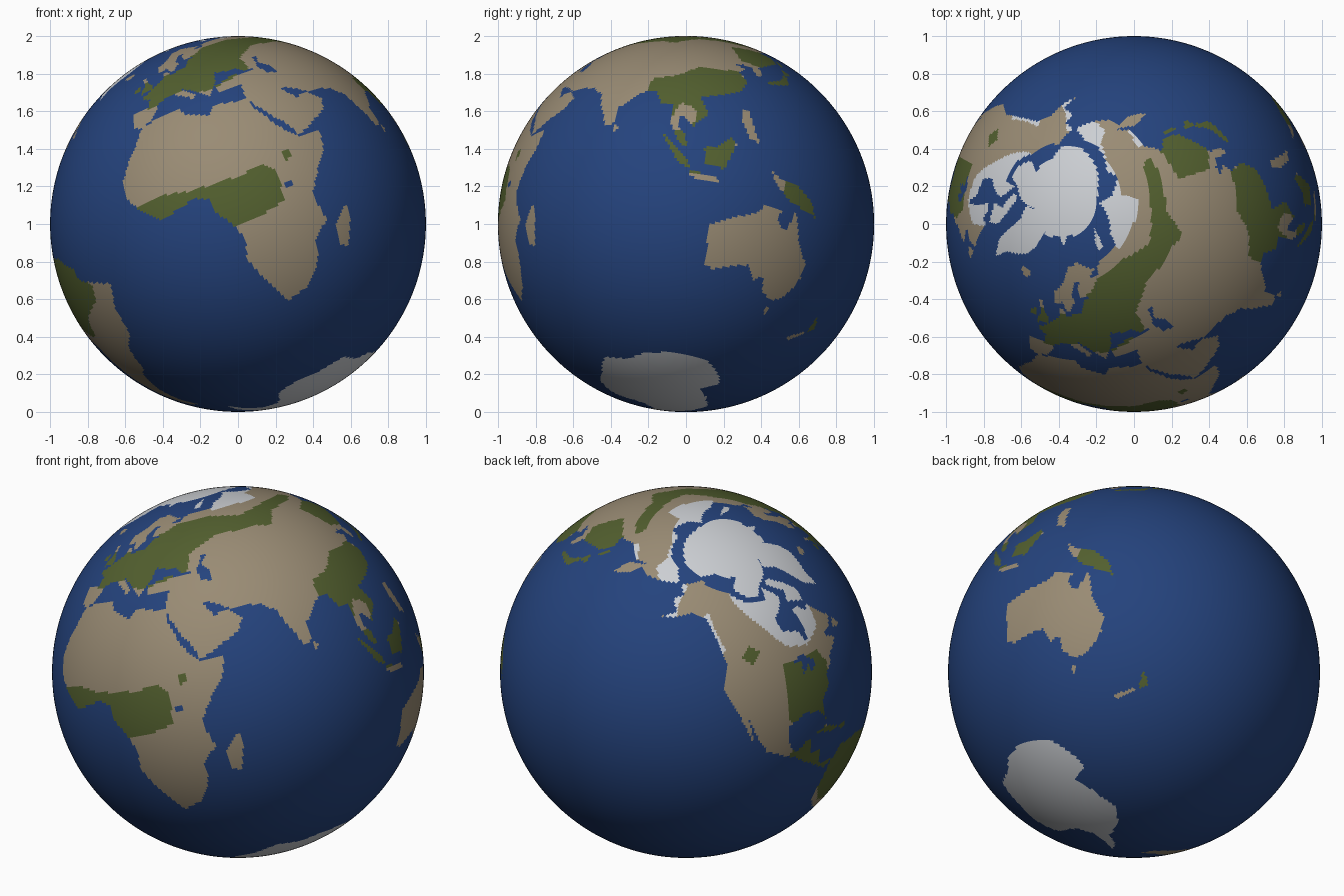
import bpy
import bmesh
import math
from mathutils import Matrix, Vector

cube = bpy.data.objects.get("Cube")
if cube:
    bpy.data.objects.remove(cube, do_unlink=True)


# Colours
def make_material(name, colour):
    material = bpy.data.materials.new(name)
    material.use_nodes = True
    material.diffuse_color = (*colour, 1)
    shader = material.node_tree.nodes["Principled BSDF"]
    shader.inputs["Base Color"].default_value = (*colour, 1)
    shader.inputs["Roughness"].default_value = 0.8
    return material


OCEAN, DRY_LAND, FOREST, SNOW = range(4)
materials = [
    make_material("ocean blue", (0.018, 0.056, 0.205)),
    make_material("dry land tan", (0.32, 0.26, 0.175)),
    make_material("forest green", (0.085, 0.115, 0.028)),
    make_material("snow white", (0.60, 0.62, 0.65)),
]


# Regions are rough outlines of longitude and latitude in degrees
class Region:
    def __init__(self, *outline):
        self.edges = list(zip(outline, outline[1:] + outline[:1]))
        longitudes, latitudes = zip(*outline)
        self.west, self.east = min(longitudes), max(longitudes)
        self.south, self.north = min(latitudes), max(latitudes)

    def contains(self, lon, lat):
        if lon < self.west and self.east > 180:
            lon += 360
        if not (self.west <= lon <= self.east and self.south <= lat <= self.north):
            return False
        inside = False
        for (ax, ay), (bx, by) in self.edges:
            if (ay > lat) != (by > lat) and lon < ax + (bx - ax) * (lat - ay) / (by - ay):
                inside = not inside
        return inside


def inside_any(regions, lon, lat):
    return any(region.contains(lon, lat) for region in regions)


# Continents
africa = Region(
    (-17, 15), (-17, 21), (-13, 27), (-10, 30), (-6, 36), (3, 37), (10, 37), (11, 34), (19, 30),
    (22, 33), (30, 31), (34, 31), (34, 27), (37, 21), (38, 18), (43, 12), (51, 12), (49, 6),
    (42, -2), (39, -7), (41, -15), (35, -20), (35, -24), (33, -28), (28, -33), (20, -35),
    (18, -32), (15, -26), (12, -18), (14, -11), (12, -6), (9, -1), (9, 4), (4, 6), (-2, 5),
    (-8, 4), (-13, 9))
arabia = Region(
    (35, 28), (34, 31), (36, 37), (48, 37), (48, 30), (51, 25), (56, 26), (60, 22), (57, 18),
    (52, 16), (45, 13), (43, 13), (42, 17), (39, 21))
europe = Region(
    (-9, 37), (-9, 43), (-2, 43), (-1, 46), (-5, 48), (2, 51), (8, 54), (8, 57), (11, 56),
    (11, 54), (20, 55), (24, 59), (30, 60), (30, 66), (40, 65), (44, 68), (60, 69), (61, 47),
    (51, 47), (48, 42), (42, 42), (38, 45), (34, 45), (30, 46), (28, 42), (26, 40), (23, 37),
    (19, 41), (13, 45), (18, 40), (16, 38), (15, 40), (9, 44), (3, 43), (0, 39), (-2, 37), (-6, 36))
scandinavia = Region(
    (5, 59), (5, 62), (12, 65), (18, 70), (28, 71), (41, 67), (33, 66), (30, 60), (22, 60),
    (22, 63), (25, 65), (21, 65), (17, 61), (18, 59), (14, 56), (12, 56), (10, 59), (7, 58))
southern_asia = Region(
    (36, 37), (27, 37), (27, 40), (35, 42), (41, 41), (48, 42), (49, 38), (53, 37), (53, 41),
    (50, 44), (53, 47), (60, 55), (135, 55), (141, 53), (140, 48), (132, 43), (128, 40), (129, 36),
    (126, 35), (125, 39), (121, 40), (118, 39), (122, 37), (119, 35), (122, 31), (120, 26),
    (115, 23), (106, 20), (109, 14), (105, 9), (101, 13), (100, 9), (103, 5), (104, 1), (101, 3),
    (98, 9), (98, 16), (94, 16), (91, 22), (87, 21), (80, 15), (80, 10), (77, 8), (73, 17),
    (72, 21), (67, 25), (57, 26), (50, 30), (48, 30), (36, 33))
siberia = Region(
    (60, 54), (60, 69), (68, 69), (73, 72), (80, 73), (95, 76), (104, 78), (113, 74), (130, 71),
    (140, 73), (160, 70), (180, 69), (190, 66), (178, 62), (170, 60), (163, 60), (163, 56),
    (157, 51), (156, 57), (163, 62), (155, 59), (142, 59), (135, 55), (140, 53), (120, 52))
australia = Region(
    (114, -22), (122, -18), (129, -15), (131, -12), (137, -12), (136, -15), (140, -18), (142, -11),
    (146, -19), (153, -25), (153, -31), (150, -37), (146, -39), (140, -37), (138, -33), (135, -35),
    (131, -31), (124, -33), (118, -35), (115, -34))
northern_america = Region(
    (-168, 66), (-157, 71), (-141, 70), (-128, 70), (-115, 68), (-95, 68), (-94, 72), (-85, 69),
    (-82, 67), (-87, 64), (-94, 61), (-92, 57), (-82, 55), (-80, 51), (-78, 52), (-77, 57),
    (-78, 62), (-73, 62), (-69, 59), (-65, 60), (-62, 57), (-56, 52), (-60, 50), (-66, 50),
    (-66, 47), (-124, 47), (-132, 55), (-140, 60), (-150, 60), (-158, 56), (-164, 54), (-158, 58),
    (-165, 61), (-161, 64))
middle_america = Region(
    (-124, 48), (-65, 48), (-61, 46), (-66, 44), (-70, 43), (-71, 41), (-75, 39), (-76, 35),
    (-81, 31), (-80, 25), (-83, 29), (-90, 30), (-97, 27), (-97, 22), (-94, 18), (-91, 19),
    (-90, 21), (-87, 21), (-88, 16), (-83, 15), (-83, 10), (-77, 9), (-80, 7), (-86, 11),
    (-94, 16), (-105, 20), (-109, 25), (-113, 31), (-110, 23), (-115, 30), (-118, 34), (-124, 40))
south_america = Region(
    (-77, 8), (-72, 12), (-62, 10), (-51, 4), (-50, 0), (-35, -6), (-39, -13), (-41, -22),
    (-48, -26), (-53, -34), (-58, -35), (-62, -39), (-65, -42), (-68, -50), (-66, -55), (-73, -53),
    (-74, -45), (-73, -37), (-70, -20), (-76, -14), (-81, -6), (-80, 0))
antarctica = Region(
    (-180, -90), (-180, -78), (-150, -77), (-130, -74), (-100, -73), (-75, -72), (-67, -67),
    (-57, -63), (-62, -70), (-62, -75), (-45, -78), (-30, -77), (-15, -72), (0, -70), (30, -69),
    (50, -66), (70, -69), (85, -67), (110, -66), (135, -66), (160, -70), (170, -72), (165, -78),
    (180, -78), (180, -90))

# Islands
greenland = Region(
    (-73, 78), (-60, 82), (-30, 83), (-18, 80), (-20, 74), (-25, 70), (-40, 65), (-44, 60),
    (-52, 65), (-54, 70), (-58, 75))
arctic_islands = Region(
    (-125, 72), (-115, 70), (-102, 69), (-95, 73), (-80, 76), (-62, 82), (-75, 83), (-95, 81), (-122, 76))
baffin = Region((-62, 66), (-65, 62), (-78, 65), (-73, 68), (-88, 73), (-80, 74), (-68, 70))
novaya = Region((52, 71), (58, 71), (68, 77), (56, 74))
svalbard = Region((11, 79), (17, 77), (25, 80), (15, 80))
newfoundland = Region((-59, 48), (-53, 47), (-55, 51))
iceland = Region((-24, 65), (-18, 63), (-14, 65), (-17, 66), (-22, 66))
britain = Region((-5, 50), (1, 51), (1, 53), (-2, 56), (-3, 58), (-5, 58), (-3, 54), (-5, 52))
ireland = Region((-10, 52), (-6, 52), (-6, 55), (-9, 54))
madagascar = Region((49, -12), (50, -16), (47, -25), (44, -24), (44, -17))
ceylon = Region((80, 9), (82, 7), (80, 6))
sumatra = Region((95, 6), (104, -2), (106, -6), (102, -4))
java = Region((105, -6), (114, -7), (115, -9), (106, -8))
borneo = Region((109, 2), (113, 3), (117, 7), (119, 5), (116, -4), (110, -3))
philippines = Region((120, 18), (122, 18), (126, 7), (123, 8), (120, 14))
papua = Region((131, -1), (135, -3), (141, -3), (147, -6), (150, -10), (143, -9), (138, -8), (133, -4))
japan = Region((130, 32), (131, 34), (137, 37), (140, 41), (141, 45), (145, 43), (141, 41), (141, 36), (136, 34))
sakhalin = Region((142, 46), (143, 54), (144, 49))
tasmania = Region((145, -41), (148, -41), (147, -44))
zealand_north = Region((173, -35), (178, -38), (175, -41), (174, -39))
zealand_south = Region((167, -46), (173, -41), (174, -42), (170, -46))
cuba = Region((-85, 22), (-80, 23), (-74, 20), (-78, 20))
hispaniola = Region((-74, 20), (-69, 19), (-72, 18))

land = [
    africa, arabia, europe, scandinavia, southern_asia, siberia, australia, northern_america,
    middle_america, south_america, antarctica, greenland, arctic_islands, baffin, novaya, svalbard,
    newfoundland, iceland, britain, ireland, madagascar, ceylon, sumatra, java, borneo, philippines,
    papua, japan, sakhalin, tasmania, zealand_north, zealand_south, cuba, hispaniola]

# Lakes
great_lakes = Region((-92, 47), (-85, 48), (-80, 45), (-80, 43), (-83, 42), (-83, 45), (-87, 42), (-87, 46))
african_lake = Region((32, 0), (34, 0), (34, -2), (32, -2))
lakes = [great_lakes, african_lake]

# Forests
taiga = Region(
    (-10, 43), (-11, 56), (2, 55), (12, 55), (24, 60), (30, 61), (38, 64), (63, 64), (80, 60),
    (100, 62), (115, 63), (133, 62), (134, 59), (110, 58), (100, 57), (90, 51), (83, 53), (60, 54),
    (46, 49), (44, 42), (30, 40), (24, 39), (18, 41), (14, 44), (3, 42))
amur = Region((118, 53), (121, 42), (130, 41), (145, 44), (143, 56), (130, 55))
monsoon_asia = Region(
    (88, 22), (89, 27), (97, 29), (104, 34), (119, 35), (124, 28), (112, 18), (111, 8), (104, 8),
    (106, 13), (104, 16), (100, 17), (98, 12), (92, 15))
spice_islands = Region((94, 7), (102, 7), (118, 9), (120, -5), (106, -7), (100, -4))
papua_jungle = Region((136, 0), (152, 0), (152, -12), (136, -10))
congo = Region(
    (-17, 11), (-4, 11), (3, 9), (10, 8), (20, 7), (28, 8), (31, 4), (30, -5), (20, -7), (12, -7), (5, 0), (-14, 3))
highlands = Region((35, 6), (38, 7), (37, 10), (35, 9))
eastern_woods = Region((-97, 29), (-97, 47), (-76, 47), (-73, 42), (-75, 34), (-79, 24))
rocky_woods = Region((-118, 50), (-114, 54), (-108, 52), (-112, 48))
isthmus = Region((-98, 15), (-92, 22), (-86, 24), (-68, 20), (-76, 8), (-83, 6))
amazon = Region(
    (-82, 2), (-76, 12), (-60, 12), (-48, 2), (-44, -4), (-46, -8), (-58, -11), (-62, -16), (-66, -16), (-76, -10))
forests = [
    taiga, amur, monsoon_asia, spice_islands, papua_jungle, congo, highlands, eastern_woods,
    rocky_woods, isthmus, amazon, japan, zealand_north]

# Snow on land, and the floating polar ice
snow_canada = Region(
    (-128, 70), (-125, 68), (-105, 60), (-92, 52), (-80, 50), (-68, 53), (-62, 62), (-60, 84), (-128, 84))
snow_siberia = Region(
    (66, 67), (108, 66), (112, 71), (150, 71), (165, 68), (168, 64), (192, 60), (192, 70), (150, 73), (145, 80), (66, 80))
snow_okhotsk = Region((143, 58), (156, 58), (156, 60), (143, 61))
snow_alaska = Region((-168, 54), (-168, 67), (-163, 67), (-160, 60), (-156, 56))
snow_panhandle = Region((-145, 59), (-128, 50), (-126, 52), (-140, 62))
snowfields = [
    antarctica, greenland, arctic_islands, baffin, novaya, svalbard, snow_canada, snow_siberia,
    snow_okhotsk, snow_alaska, snow_panhandle]
polar_ice = Region(
    (-180, 72), (-160, 72), (-150, 75), (-125, 76), (-60, 81), (-10, 79), (20, 80), (40, 79), (100, 79),
    (124, 78), (150, 75), (180, 72), (180, 90), (-180, 90))


def surface_colour(lon, lat):
    if polar_ice.contains(lon, lat):
        return SNOW
    if not inside_any(land, lon, lat) or inside_any(lakes, lon, lat):
        return OCEAN
    if inside_any(snowfields, lon, lat):
        return SNOW
    return FOREST if inside_any(forests, lon, lat) else DRY_LAND


# Globe: a fine sphere painted by region, then tilted on its axis
bm = bmesh.new()
bmesh.ops.create_uvsphere(bm, u_segments=420, v_segments=210, radius=1)
for face in bm.faces:
    x, y, z = face.calc_center_median().normalized()
    face.material_index = surface_colour(math.degrees(math.atan2(y, x)), math.degrees(math.asin(z)))
    face.smooth = True
axis = Vector((-0.385, 0.113, 0.915)).normalized()
meridian = Vector((-0.26, -0.965, 0.01))
east = axis.cross(meridian).normalized()
tilt = Matrix((east.cross(axis), east, axis)).transposed().to_4x4()
bm.transform(Matrix.Translation((0, 0, 1)) @ tilt)

mesh = bpy.data.meshes.new("globe")
bm.to_mesh(mesh)
bm.free()
for material in materials:
    mesh.materials.append(material)
globe = bpy.data.objects.new("globe", mesh)
bpy.context.scene.collection.objects.link(globe)
